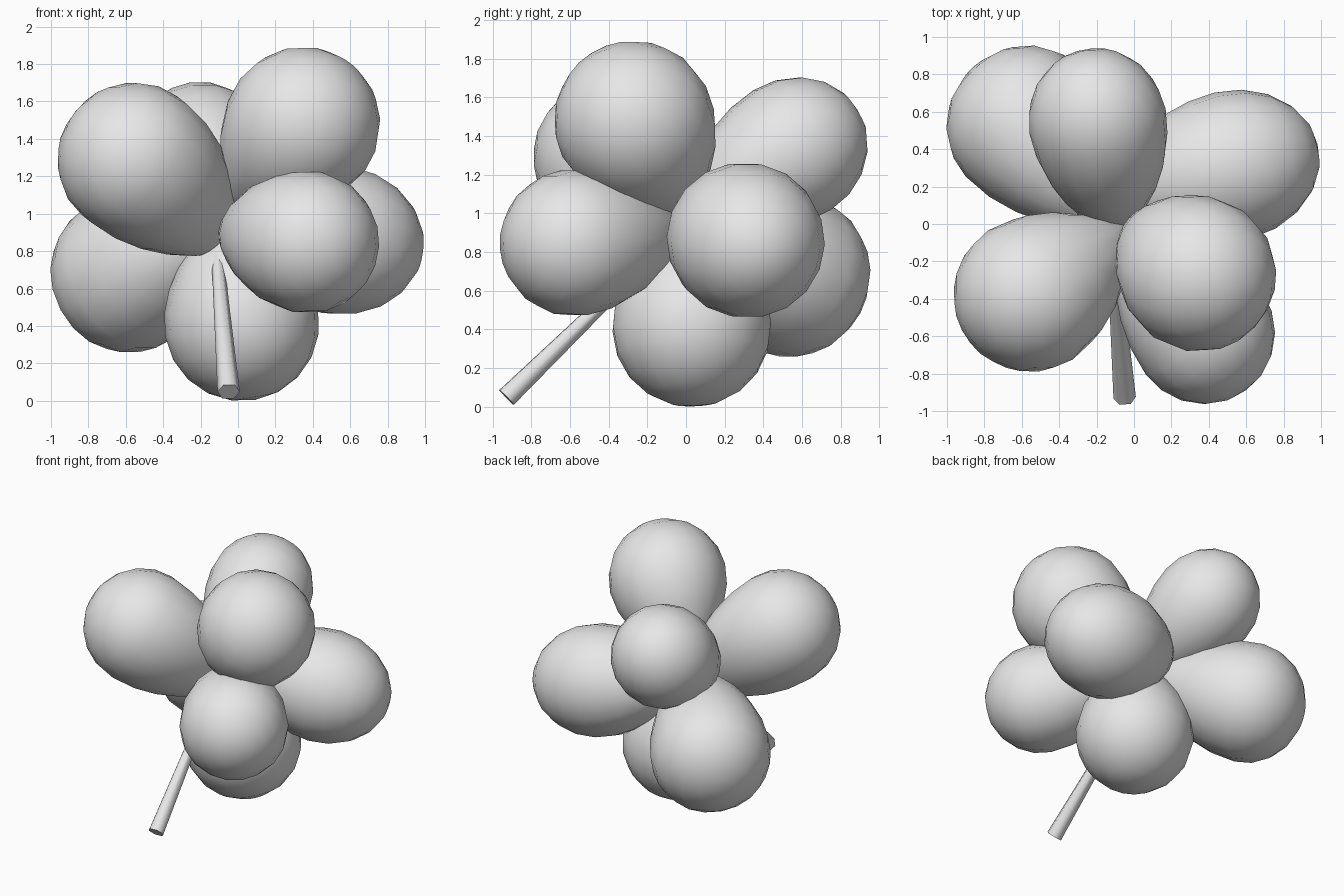
import bpy, bmesh, math
from mathutils import Vector

if "Cube" in bpy.data.objects:
    bpy.data.objects.remove(bpy.data.objects["Cube"])

grey = bpy.data.materials.new("plain_grey")
grey.diffuse_color = (0.8, 0.8, 0.8, 1)
grey.use_nodes = True
grey.node_tree.nodes["Principled BSDF"].inputs["Base Color"].default_value = grey.diffuse_color


def lathe(name, profile, base, axis, sides, angle):
    """Skin (distance, half width, half height) rings along an axis."""
    bm = bmesh.new()
    rot = axis.to_track_quat('Z', 'Y')
    rings = []
    for dist, rx, ry in profile:
        count = sides if rx > 1e-4 else 1
        ring = []
        for i in range(count):
            a = 2 * math.pi * i / sides
            p = Vector((rx * math.cos(a), ry * math.sin(a), dist))
            ring.append(bm.verts.new(base + rot @ p))
        rings.append(ring)
    for low, high in zip(rings, rings[1:]):
        for i in range(sides):
            j = (i + 1) % sides
            quad = [low[i % len(low)], low[j % len(low)],
                    high[j % len(high)], high[i % len(high)]]
            bm.faces.new(list(dict.fromkeys(quad)))
    # Flat caps close any open end
    for ring in (rings[0], rings[-1]):
        if len(ring) > 1:
            bm.faces.new(ring)
    bmesh.ops.recalc_face_normals(bm, faces=bm.faces)
    mesh = bpy.data.meshes.new(name)
    bm.to_mesh(mesh)
    bm.free()
    mesh.materials.append(grey)
    obj = bpy.data.objects.new(name, mesh)
    bpy.context.collection.objects.link(obj)
    bpy.ops.object.select_all(action='DESELECT')
    obj.select_set(True)
    bpy.context.view_layer.objects.active = obj
    bpy.ops.object.shade_smooth_by_angle(angle=math.radians(angle))
    return obj


def petal(name, centre, radius, far, tip, px, py):
    """Egg shape: tip at the hub, round outer end.
    Smaller px / py make the tip half fuller sideways / upwards."""
    centre, tip = Vector(centre), Vector(tip)
    axis = centre - tip
    d = axis.length
    n = 7
    profile = [(0, 0, 0)]
    for i in range(n - 1, 0, -1):
        u = math.sin(math.pi / 2 * i / n)
        f = math.cos(math.pi / 2 * u)
        profile.append((d * (1 - u), radius * f ** px, radius * f ** py))
    for i in range(5):
        a = math.pi * i / 10
        r = radius * math.cos(a)
        profile.append((d + far * math.sin(a), r, r))
    profile.append((d + far, 0, 0))
    lathe(name, profile, tip, axis, 18, 80)


# Rounded petals spreading from the hub:
# bulge centre, radius, outer length, tip, side and upward fullness
hub = (-0.08, 0.01, 0.97)
petals = {
    "petal_upper_left": ((-0.555, -0.38, 1.29), 0.413, 0.41,
                         (-0.02, -0.03, 0.86), 0.98, 0.58),
    "petal_back": ((-0.195, 0.55, 1.328), 0.37, 0.40,
                   (-0.09, -0.02, 0.97), 0.6, 0.68),
    "petal_top": ((0.345, -0.268, 1.475), 0.415, 0.42,
                  (-0.03, 0.0, 0.99), 0.85, 0.85),
    "petal_front_right": ((0.372, -0.58, 0.848), 0.382, 0.385,
                          (-0.05, 0.0, 0.92), 0.68, 0.82),
    "petal_right": ((0.525, 0.312, 0.86), 0.402, 0.475,
                    (-0.09, 0.16, 0.95), 0.5, 0.65),
    "petal_back_left": ((-0.592, 0.545, 0.675), 0.424, 0.395,
                        (-0.08, 0.0, 0.95), 0.68, 0.7),
    "petal_bottom": ((0.02, 0.03, 0.413), 0.415, 0.415, hub, 0.66, 0.66),
}
for name, spec in petals.items():
    petal(name, *spec)

# Tapered stem slanting down to the front
foot = Vector((-0.05, -0.928, 0.048))
top = Vector((-0.115, -0.12, 0.835))
axis = top - foot
lathe("stem", [(0, 0.06, 0.06), (axis.length, 0.03, 0.03)], foot, axis, 6, 65)
